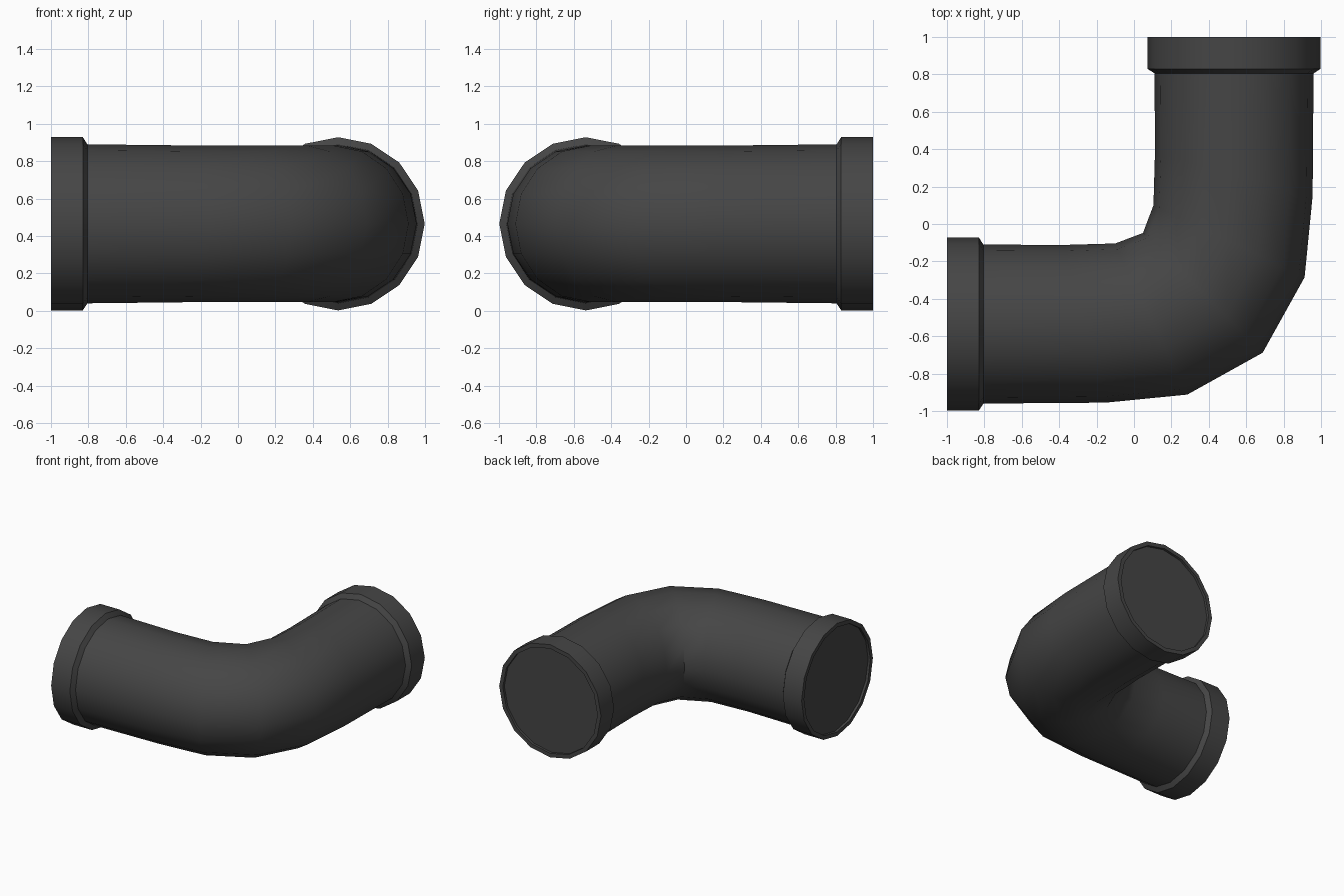
import bpy, bmesh, math
from mathutils import Vector, Matrix

if "Cube" in bpy.data.objects:
    bpy.data.objects.remove(bpy.data.objects["Cube"])

SIDES = 16
MID_Z = 0.465      # height of the pipe axis
AXIS = -0.535      # y of the straight run's axis


def straight(x, r):
    """Round ring on the straight run: inner point, outer point, vertical radius."""
    return ((x, AXIS + r), (x, AXIS - r), r)


# One half of the elbow: recessed cap, rim, collar, bevel, pipe, bend
half = [
    straight(-0.98, 0.43),
    straight(-1.0, 0.43),
    straight(-1.0, 0.463),
    straight(-0.83, 0.463),
    straight(-0.805, 0.425),
    ((-0.38, -0.112), (-0.15, -0.955), 0.419),
    ((-0.10, -0.104), (0.285, -0.912), 0.419),
]
middle = [((0.048, -0.048), (0.688, -0.688), 0.419)]


def flip(ring):
    """Reflect a ring across the diagonal y = -x."""
    (ax, ay), (bx, by), r = ring
    return ((-ay, -ax), (-by, -bx), r)


rings = half + middle + [flip(r) for r in reversed(half)]

# Loft the rings into one closed pipe
bm = bmesh.new()
loops = []
for inner, outer, r in rings:
    a, b = Vector((*inner, MID_Z)), Vector((*outer, MID_Z))
    centre, arm = (a + b) / 2, (b - a) / 2
    loop = []
    for i in range(SIDES):
        t = 2 * math.pi * i / SIDES
        loop.append(bm.verts.new(centre + arm * math.cos(t) + Vector((0, 0, r * math.sin(t)))))
    loops.append(loop)
for p, q in zip(loops, loops[1:]):
    for i in range(SIDES):
        j = (i + 1) % SIDES
        bm.faces.new((p[i], p[j], q[j], q[i]))
# End caps
bm.faces.new(loops[0])
bm.faces.new(loops[-1])
bmesh.ops.recalc_face_normals(bm, faces=bm.faces[:])

mesh = bpy.data.meshes.new("pipe_elbow")
bm.to_mesh(mesh)
bm.free()
pipe = bpy.data.objects.new("pipe_elbow", mesh)
bpy.context.collection.objects.link(pipe)

# Dark grey plastic
mat = bpy.data.materials.new("dark grey")
mat.diffuse_color = (0.06, 0.06, 0.06, 1)
mat.use_nodes = True
mat.node_tree.nodes["Principled BSDF"].inputs["Base Color"].default_value = mat.diffuse_color
mesh.materials.append(mat)

bpy.context.view_layer.objects.active = pipe
pipe.select_set(True)
bpy.ops.object.shade_smooth_by_angle(angle=math.radians(40))
